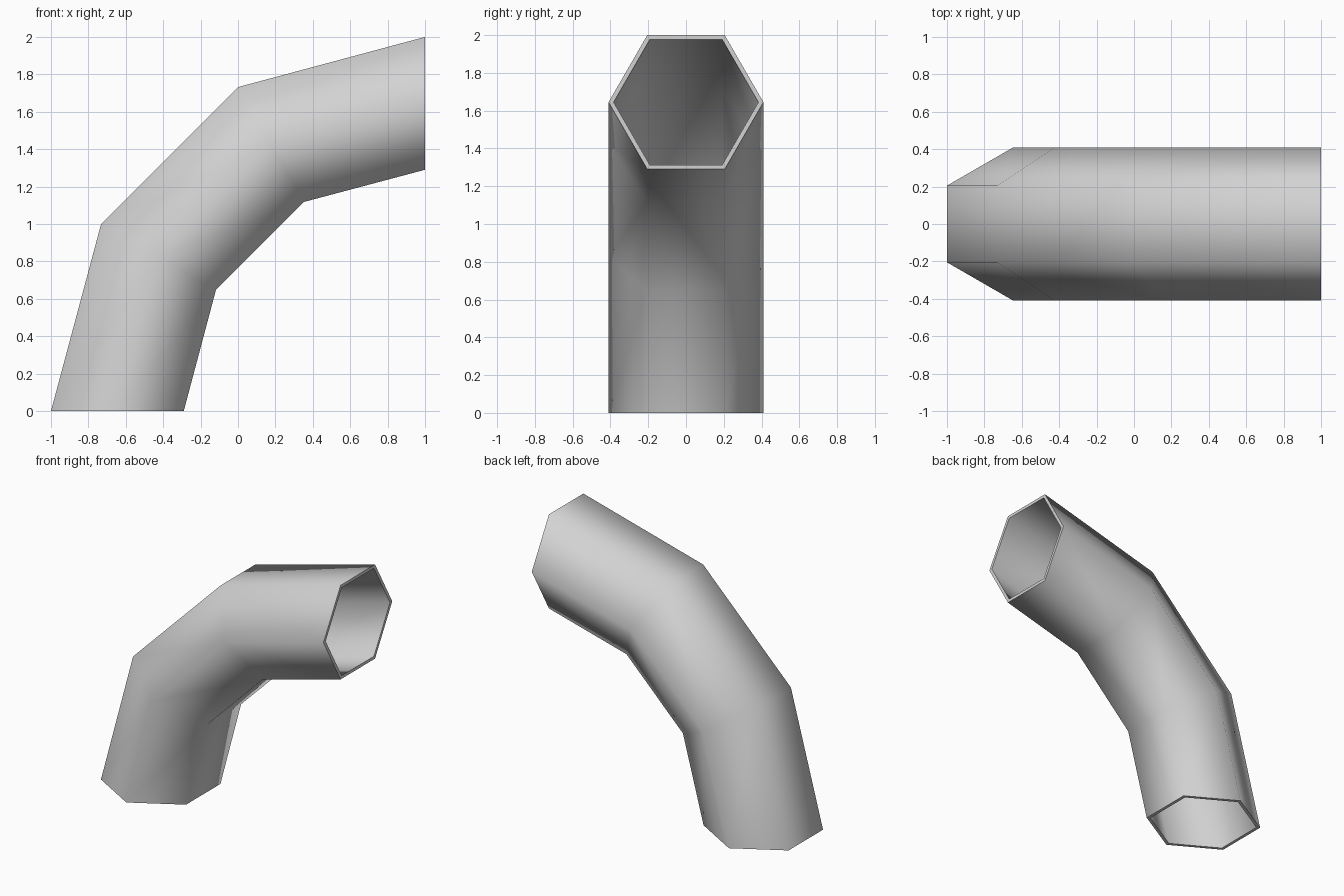
import bpy
import bmesh
from math import cos, sin, pi
from mathutils import Vector

cube = bpy.data.objects.get("Cube")
if cube:
    bpy.data.objects.remove(cube, do_unlink=True)

SIDES = 6
RADIUS = 0.41     # half width across the pipe
BORE = 0.935      # inner wall size relative to the outer wall

# Outside and inside of the bend (x, z) at each mitred joint
joints = [
    ((-1.0, 0.0), (-0.29, 0.0)),
    ((-0.732, 1.0), (-0.118, 0.647)),
    ((0.0, 1.732), (0.353, 1.118)),
    ((1.0, 2.0), (1.0, 1.29)),
]


def add_ring(bm, outside, inside, scale):
    """Hexagon lying in the plane of one joint."""
    a = Vector((outside[0], 0, outside[1]))
    b = Vector((inside[0], 0, inside[1]))
    centre = (a + b) / 2
    up = (a - b) / (2 * sin(pi / 3))
    side = Vector((0, RADIUS, 0))
    angles = [2 * pi * i / SIDES for i in range(SIDES)]
    return [bm.verts.new(centre + scale * (cos(t) * side + sin(t) * up)) for t in angles]


def bridge(bm, ring_a, ring_b, smooth):
    for i in range(SIDES):
        j = (i + 1) % SIDES
        face = bm.faces.new((ring_a[i], ring_a[j], ring_b[j], ring_b[i]))
        face.smooth = smooth


# Walls
bm = bmesh.new()
outer = [add_ring(bm, o, i, 1.0) for o, i in joints]
inner = [add_ring(bm, o, i, BORE) for o, i in joints]
for wall in (outer, inner):
    for ring_a, ring_b in zip(wall, wall[1:]):
        bridge(bm, ring_a, ring_b, True)

# Flat rims at both open ends
for end in (0, -1):
    bridge(bm, outer[end], inner[end], False)
bmesh.ops.recalc_face_normals(bm, faces=bm.faces)

mesh = bpy.data.meshes.new("bent_pipe")
bm.to_mesh(mesh)
bm.free()
pipe = bpy.data.objects.new("bent_pipe", mesh)
bpy.context.collection.objects.link(pipe)

# Colour
grey = bpy.data.materials.new("light_grey")
grey.use_nodes = True
colour = (0.65, 0.65, 0.65, 1.0)
grey.diffuse_color = colour
grey.node_tree.nodes["Principled BSDF"].inputs["Base Color"].default_value = colour
mesh.materials.append(grey)

# Smooth walls with crisp rims
bpy.ops.object.select_all(action="DESELECT")
pipe.select_set(True)
bpy.context.view_layer.objects.active = pipe
bpy.ops.object.shade_smooth_by_angle(angle=1.22)
